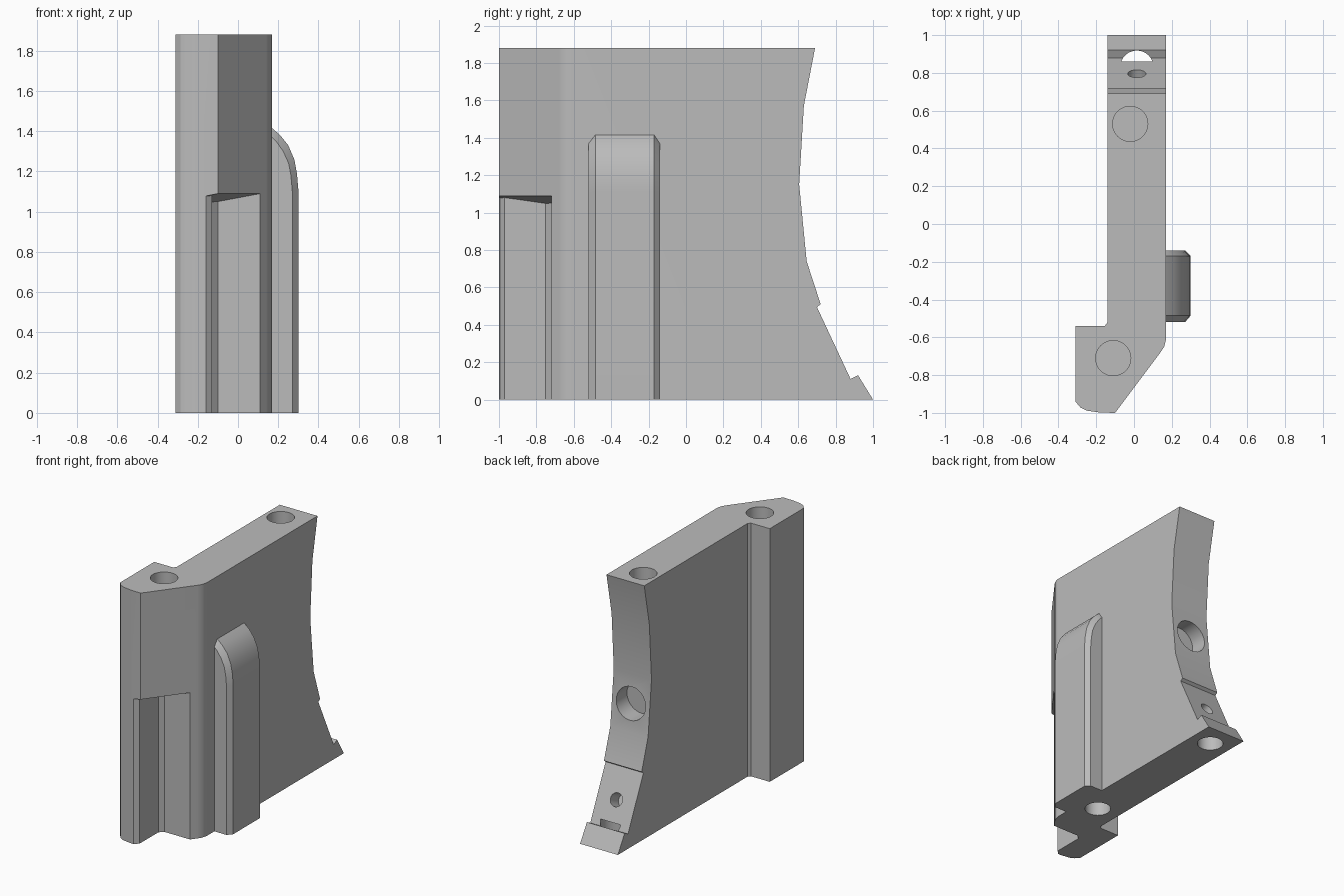
import bpy, bmesh
from math import radians
from mathutils import Vector

if "Cube" in bpy.data.objects:
    bpy.data.objects.remove(bpy.data.objects["Cube"], do_unlink=True)

grey = bpy.data.materials.new("plain grey")
grey.use_nodes = True
colour = (0.5, 0.5, 0.5, 1)
grey.diffuse_color = colour
grey.node_tree.nodes["Principled BSDF"].inputs["Base Color"].default_value = colour


def finish(name, bm):
    """Turn a bmesh into a grey object."""
    bmesh.ops.recalc_face_normals(bm, faces=bm.faces)
    mesh = bpy.data.meshes.new(name)
    bm.to_mesh(mesh)
    bm.free()
    mesh.materials.append(grey)
    obj = bpy.data.objects.new(name, mesh)
    bpy.context.collection.objects.link(obj)
    return obj


def loft(name, loops):
    """Skin matching closed loops and cap both ends."""
    bm = bmesh.new()
    rings = [[bm.verts.new(p) for p in loop] for loop in loops]
    n = len(rings[0])
    for a, b in zip(rings, rings[1:]):
        for i in range(n):
            j = (i + 1) % n
            bm.faces.new((a[i], a[j], b[j], b[i]))
    bm.faces.new(rings[0])
    bm.faces.new(rings[-1])
    return finish(name, bm)


def drill(name, start, end, radius):
    """Cylindrical cutter between two points."""
    start, end = Vector(start), Vector(end)
    axis = end - start
    bm = bmesh.new()
    bmesh.ops.create_cone(bm, cap_ends=True, segments=48, radius1=radius,
                          radius2=radius, depth=axis.length)
    turn = axis.to_track_quat('Z', 'Y').to_matrix().to_4x4()
    bmesh.ops.transform(bm, matrix=turn, verts=bm.verts)
    bmesh.ops.translate(bm, vec=(start + end) / 2, verts=bm.verts)
    return finish(name, bm)


def carve(target, cutter, operation='DIFFERENCE'):
    """Apply a boolean and discard the cutter."""
    bpy.context.view_layer.objects.active = target
    mod = target.modifiers.new("carve", 'BOOLEAN')
    mod.operation, mod.object, mod.solver = operation, cutter, 'EXACT'
    bpy.ops.object.modifier_apply(modifier=mod.name)
    bpy.data.objects.remove(cutter, do_unlink=True)


def smooth(obj, angle):
    bpy.ops.object.select_all(action='DESELECT')
    obj.select_set(True)
    bpy.context.view_layer.objects.active = obj
    bpy.ops.object.shade_smooth_by_angle(angle=radians(angle))
    mod = obj.modifiers.new("flat large faces", 'WEIGHTED_NORMAL')
    mod.keep_sharp = True


# Main plate: plan outline, trimmed by the side profile with its curved back
TOP = 1.88
plan = [(-0.31, -0.54), (-0.31, -0.94), (-0.285, -0.97), (-0.25, -0.988),
        (-0.18, -0.998), (-0.1, -1), (0.14, -0.68), (0.16, -0.65),
        (0.17, -0.61), (0.17, 1.1), (-0.14, 1.1), (-0.14, -0.52), (-0.155, -0.54)]
plate = loft("plate", [[(x, y, z) for x, y in plan] for z in (0, TOP)])

profile = [(-1.2, -0.0), (1, 0), (0.92, 0.13), (0.88, 0.11), (0.70, 0.495),
           (0.72, 0.51), (0.645, 0.74), (0.605, 1.15), (0.63, 1.57),
           (0.69, TOP), (-1.2, TOP)]
carve(plate, loft("profile_cutter", [[(x, y, z) for y, z in profile]
                                     for x in (-0.6, 0.6)]), 'INTERSECT')

# Corner recess with a sloping roof
notch = [(-0.16, -1.05), (-0.16, -0.995), (-0.13, -0.97), (-0.13, -0.75),
         (-0.10, -0.72), (0.4, -0.72), (0.4, -1.05)]


def roof(x, y):
    return 1.09 + 0.235 * (0.8 * (x + 0.1) - 0.6 * (y + 1))


carve(plate, loft("recess_cutter", [[(x, y, -0.1) for x, y in notch],
                                    [(x, y, roof(x, y)) for x, y in notch]]))

# Bolt holes: two from the top, two from below, two in the back
holes = [
    ((-0.02, 0.53, 2.0), (-0.02, 0.53, 1.6), 0.093),
    ((-0.11, -0.71, 2.0), (-0.11, -0.71, 1.6), 0.093),
    ((0.015, 0.83, -0.1), (0.015, 0.83, 0.15), 0.088),
    ((0.03, -0.35, -0.1), (0.03, -0.35, 0.25), 0.088),
    ((0.015, 0.9, 0.94), (0.015, 0.5, 0.94), 0.12),
    ((0.015, 0.88, 0.33), (0.015, 0.7, 0.245), 0.048),
]
for hole in holes:
    carve(plate, drill("hole_cutter", *hole))
smooth(plate, 20)

# Side rib: rounded top, chamfered long edges
rib = [(0.15, 0), (0.30, 0), (0.30, 1.11), (0.293, 1.19), (0.28, 1.26),
       (0.25, 1.33), (0.21, 1.38), (0.17, 1.415), (0.15, 1.42)]
inner = [(0.15, 0), (0.27, 0), (0.27, 1.1), (0.263, 1.18), (0.252, 1.24),
         (0.225, 1.30), (0.19, 1.35), (0.17, 1.37), (0.15, 1.38)]
sections = [(inner, -0.52), (rib, -0.485), (rib, -0.17), (inner, -0.14)]
smooth(loft("side_rib", [[(x, y, z) for x, z in outline]
                         for outline, y in sections]), 25)
